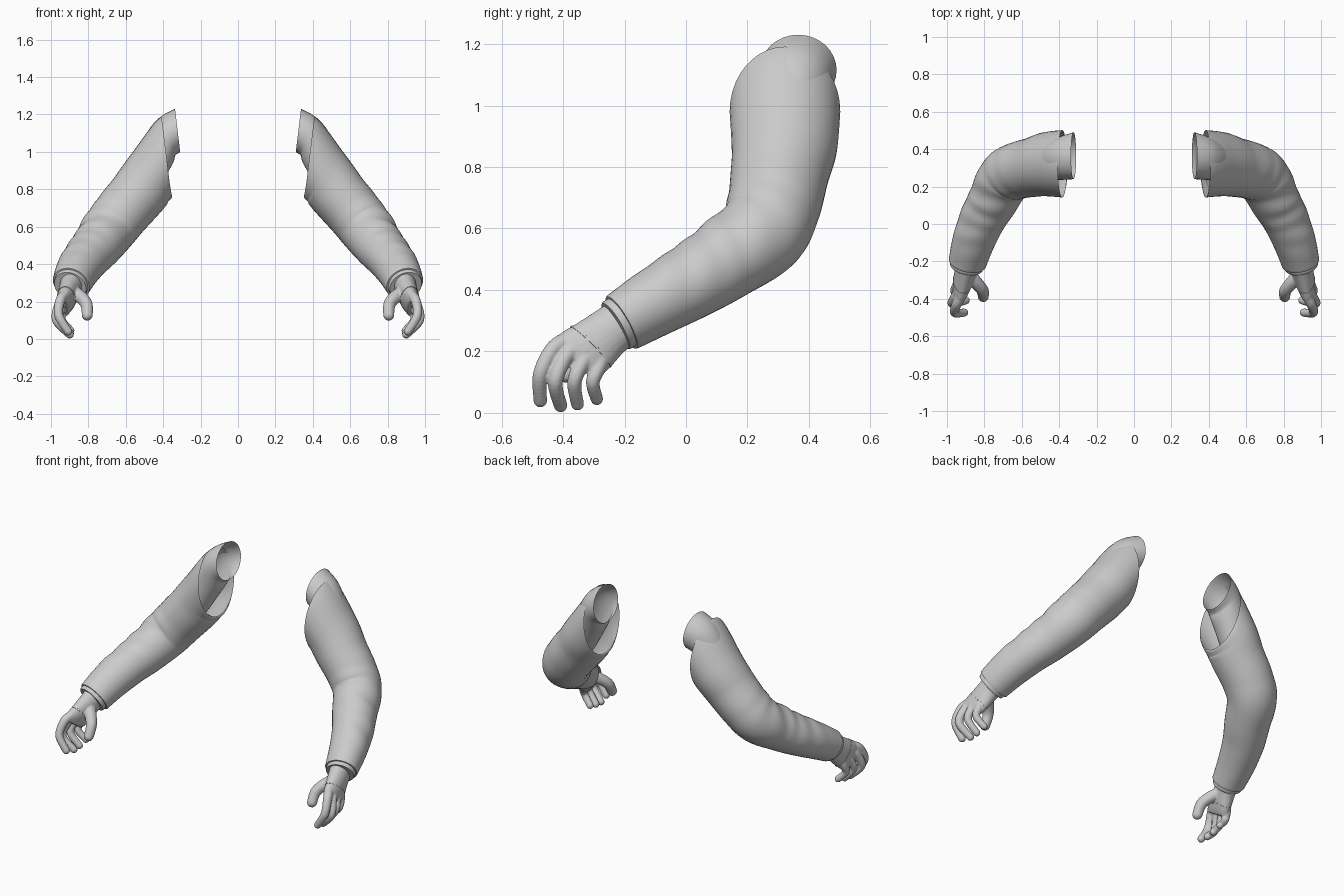
import bpy, bmesh
from math import sin, cos, pi
from mathutils import Vector

if "Cube" in bpy.data.objects:
    bpy.data.objects.remove(bpy.data.objects["Cube"])

grey = bpy.data.materials.new("plain_grey")
grey.use_nodes = True
TONE = (0.6, 0.6, 0.6, 1)
grey.diffuse_color = TONE
grey.node_tree.nodes["Principled BSDF"].inputs["Base Color"].default_value = TONE


def spline(points, s):
    """Catmull-Rom sample of a list of equal-length tuples, s in 0..1."""
    n = len(points) - 1
    i = min(int(s * n), n - 1)
    t = s * n - i
    p = [Vector(points[min(max(i + k, 0), n)]) for k in (-1, 0, 1, 2)]
    return 0.5 * (2 * p[1] + (p[2] - p[0]) * t
                  + (2 * p[0] - 5 * p[1] + 4 * p[2] - p[3]) * t ** 2
                  + (3 * p[1] - p[0] - 3 * p[2] + p[3]) * t ** 3)


def loft(bm, rings, cap_start=False, cap_end=False):
    loops = [[bm.verts.new(c) for c in ring] for ring in rings]
    for a, b in zip(loops, loops[1:]):
        for j in range(len(a)):
            k = (j + 1) % len(a)
            bm.faces.new((a[j], a[k], b[k], b[j]))
    if cap_start:
        bm.faces.new(loops[0][::-1])
    if cap_end:
        bm.faces.new(loops[-1])


def oval(center, a, b, sides, bump=lambda th: 1):
    angles = [2 * pi * j / sides for j in range(sides)]
    return [center + (a * cos(th) + b * sin(th)) * bump(th) for th in angles]


def finish(bm, name, remesh=False):
    bmesh.ops.recalc_face_normals(bm, faces=bm.faces)
    mesh = bpy.data.meshes.new(name)
    bm.to_mesh(mesh)
    bm.free()
    mesh.materials.append(grey)
    ob = bpy.data.objects.new(name, mesh)
    bpy.context.collection.objects.link(ob)
    bpy.ops.object.select_all(action="DESELECT")
    ob.select_set(True)
    bpy.context.view_layer.objects.active = ob
    bpy.ops.object.shade_smooth_by_angle(angle=0.7)
    if remesh:
        # Fuse the overlapping pieces into one soft surface
        m = ob.modifiers.new("fuse", "REMESH")
        m.mode = "VOXEL"
        m.voxel_size = 0.005
        m.use_smooth_shade = True
        ob.modifiers.new("soften", "SMOOTH").iterations = 4
    ob.modifiers.new("other_arm", "MIRROR").use_mirror_merge = False


OUTWARD = Vector((0.76, 0, 0.65))
OPENING = Vector((1, 0, -0.12))


def tube_rings(path, steps, sides, square_end, folds=0):
    """Rings along rows of (x, y, z, front-back radius, up-down radius)."""
    rings = []
    for i in range(steps + 1):
        s = i / steps
        row = spline(path, s)
        step = spline(path, min(s + .01, 1)) - spline(path, max(s - .01, 0))
        t = Vector(step[:3]).normalized()
        t = OPENING.lerp(t, min(1, s / square_end)).normalized()
        v = (OUTWARD - t * OUTWARD.dot(t)).normalized()
        u = t.cross(v)

        def bump(th):
            mask = max(0, sin(th + 0.3)) * max(0, sin(pi * min(1, max(0, (s - .3) / .66))))
            return 1 + folds * mask * (sin(s * 62 + 2 * cos(th)) + 0.6 * sin(s * 37 - 3 * th))

        rings.append(oval(Vector(row[:3]), u * row[3], v * row[4], sides, bump))
    return rings


# Outer sleeve, open at the shoulder and turned in at the cuff
sleeve_path = [
    (.383, .322, .98, .18, .213), (.465, .32, .87, .172, .165),
    (.53, .305, .78, .16, .155), (.622, .285, .672, .152, .15),
    (.69, .245, .585, .146, .146), (.752, .13, .5, .134, .134),
    (.808, .03, .435, .124, .124), (.857, -.09, .366, .111, .116),
    (.89, -.205, .297, .097, .105)]
rings = tube_rings(sleeve_path, 72, 40, 0.22, 0.022)
edge = rings[72]
mid = Vector(sleeve_path[-1][:3])
along = (mid - Vector(sleeve_path[-2][:3])).normalized()


def cuff_ring(scale, push):
    return [mid + (c - mid) * scale + along * push for c in edge]


bm = bmesh.new()
loft(bm, rings + [cuff_ring(.97, .006), cuff_ring(.86, .007)])
finish(bm, "sleeve")

# Inner sleeve showing at the shoulder
lining_path = [
    (.323, .365, 1.115, .125, .116), (.385, .352, 1.072, .116, .112),
    (.45, .335, .96, .1, .1), (.53, .31, .81, .09, .09), (.67, .26, .6, .08, .08)]
bm = bmesh.new()
loft(bm, tube_rings(lining_path, 32, 32, 0.6))
finish(bm, "shoulder_lining")

# Narrow band between cuff and hand
bm = bmesh.new()
band = [(.8, -.01), (.89, .003), (.89, .024), (.85, .03), (.6, .03)]
loft(bm, [cuff_ring(k, p) for k, p in band], cap_end=True)
finish(bm, "wrist_band")

# Hand: palm, four fingers and a thumb
palm_path = [(.888, -.205, .295, .08, .064), (.9, -.25, .263, .081, .058),
             (.915, -.3, .222, .09, .052), (.928, -.342, .19, .097, .043),
             (.936, -.36, .165, .088, .032)]
wide_wrist, wide_knuckle = Vector((0, .5, -.86)), Vector((0, .83, -.55))


def palm_ring(s, grow=1):
    row = spline(palm_path, s)
    w = wide_wrist.lerp(wide_knuckle, s).normalized()
    t = Vector((.25, -.7, -.66)).lerp(Vector((.2, -.55, -.8)), s)
    n = t.cross(w).normalized()
    return oval(Vector(row[:3]), w * row[3] * grow, n * row[4] * grow, 24)


digits = [
    # index, middle, ring, little, thumb
    (.027, [(.927, -.39, .235), (.95, -.434, .205), (.958, -.474, .125), (.908, -.474, .04)]),
    (.027, [(.933, -.355, .215), (.957, -.393, .18), (.97, -.425, .1), (.9, -.408, .024)]),
    (.026, [(.935, -.31, .2), (.951, -.338, .16), (.955, -.363, .1), (.898, -.353, .029)]),
    (.025, [(.93, -.27, .19), (.941, -.283, .15), (.943, -.303, .1), (.895, -.29, .045)]),
    (.036, [(.89, -.265, .255), (.845, -.312, .227), (.81, -.355, .185), (.806, -.388, .127)])]
bm = bmesh.new()
loft(bm, [palm_ring(i / 12) for i in range(13)], True, True)
for radius, path in digits:
    for i in range(25):
        s = i / 24
        ball = bmesh.ops.create_icosphere(bm, subdivisions=2, radius=radius * (1.1 - .25 * s))
        bmesh.ops.translate(bm, verts=ball["verts"], vec=spline(path, s))
finish(bm, "hand", remesh=True)

# Thin glove seam across the hand
bm = bmesh.new()
loft(bm, [palm_ring(s, g) for s, g in ((.53, .95), (.535, 1.02), (.56, 1.02), (.565, .95))])
finish(bm, "glove_seam")
